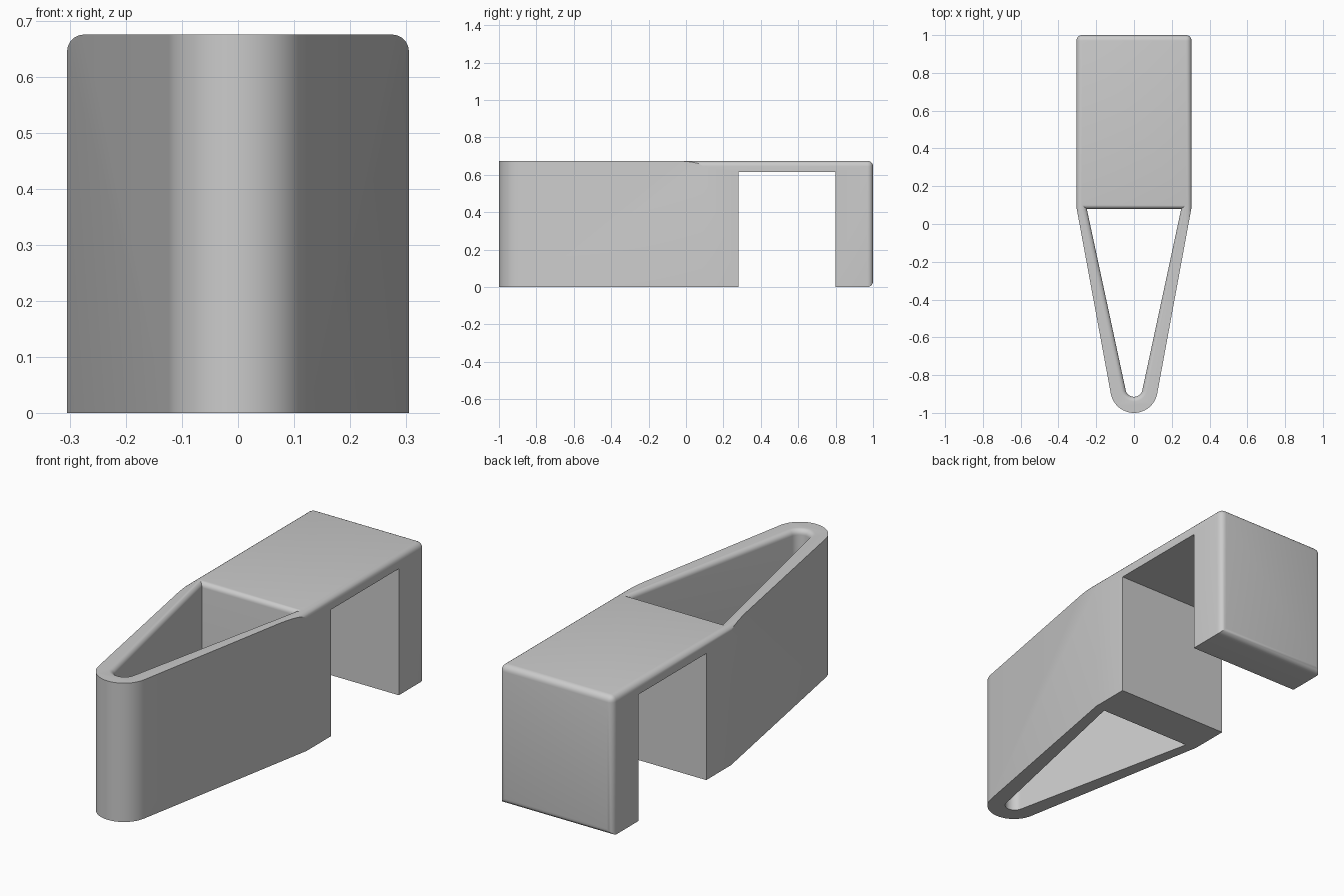
import bpy
import bmesh
from math import atan2, asin, hypot, cos, sin, tan, pi

cube = bpy.data.objects.get("Cube")
if cube:
    bpy.data.objects.remove(cube)

HEIGHT = 0.675
HALF = 0.305
ROUND = 0.03
SHOULDER = 0.09
NOSE_Y = -0.875

grey = bpy.data.materials.new("plain grey")
grey.use_nodes = True
colour = (0.6, 0.6, 0.6, 1)
grey.diffuse_color = colour
grey.node_tree.nodes["Principled BSDF"].inputs["Base Color"].default_value = colour


def tangent_angle(x, y, centre, radius):
    """Slant of the straight side running from (x, y) onto the nose circle."""
    dy = y - centre
    return atan2(x, dy) - asin(radius / hypot(x, dy))


def nose_arc(centre, radius, slant, steps=24):
    """Points round the nose from the right-hand side to the left."""
    sweep = pi - 2 * slant
    return [(radius * cos(-slant - sweep * i / steps),
             centre + radius * sin(-slant - sweep * i / steps)) for i in range(steps + 1)]


def loft(name, loops):
    """Solid through a stack of (height, outline) loops."""
    bm = bmesh.new()
    rings = [[bm.verts.new((x, y, z)) for x, y in pts] for z, pts in loops]
    for low, high in zip(rings, rings[1:]):
        for i in range(len(low)):
            j = (i + 1) % len(low)
            bm.faces.new((low[i], low[j], high[j], high[i]))
    bm.faces.new(rings[0])
    bm.faces.new(rings[-1])
    bmesh.ops.recalc_face_normals(bm, faces=bm.faces)
    mesh = bpy.data.meshes.new(name)
    bm.to_mesh(mesh)
    bm.free()
    obj = bpy.data.objects.new(name, mesh)
    bpy.context.collection.objects.link(obj)
    obj.data.materials.append(grey)
    return obj


# Body: square back, tapering to a rounded nose
slant = tangent_angle(HALF, SHOULDER, NOSE_Y, 0.125)
outline = [(-HALF, SHOULDER), (-HALF, 1), (HALF, 1), (HALF, SHOULDER)]
outline += nose_arc(NOSE_Y, 0.125, slant)
body = loft("clip_body", [(0, outline), (HEIGHT, outline)])

# Rounded top sides and all outer edges of the back face
bm = bmesh.new()
bm.from_mesh(body.data)


def is_rounded(edge):
    a, b = (v.co for v in edge.verts)
    at_back = a.y > 0.99 and b.y > 0.99
    top_side = min(a.z, b.z) > 0.6 and min(a.y, b.y) > 0.05 and abs(a.x - b.x) < 0.01
    return at_back or top_side


bmesh.ops.bevel(bm, geom=[e for e in bm.edges if is_rounded(e)], offset=ROUND,
                segments=5, profile=0.5, affect='EDGES')
bm.to_mesh(body.data)
bm.free()

# Wedge-shaped opening with a rounded upper rim
inner = tangent_angle(0.25, 0.08, -0.87, 0.045)


def opening(grow):
    x = 0.25 + grow / cos(inner) + grow * tan(inner)
    return [(-x, 0.08 + grow), (x, 0.08 + grow)] + nose_arc(-0.87, 0.045 + grow, inner)


RIM = 0.025
layers = [(-0.1, opening(0))]
for i in range(7):
    t = i / 6 * pi / 2
    layers.append((HEIGHT - RIM + RIM * sin(t), opening(RIM * (1 - cos(t)))))
layers.append((HEIGHT + 0.1, opening(RIM)))
wedge = loft("opening_cutter", layers)

# Gap between the body block and the back leg
gap = [(-0.5, 0.28), (0.5, 0.28), (0.5, 0.8), (-0.5, 0.8)]
slot = loft("slot_cutter", [(-0.1, gap), (0.615, gap)])

bpy.context.view_layer.objects.active = body
body.select_set(True)
for cutter in (wedge, slot):
    cutter.hide_render = True
    mod = body.modifiers.new(cutter.name, 'BOOLEAN')
    mod.operation = 'DIFFERENCE'
    mod.solver = 'EXACT'
    mod.object = cutter
    bpy.ops.object.modifier_apply(modifier=mod.name)
    bpy.data.objects.remove(cutter)

bpy.ops.object.shade_smooth_by_angle(angle=0.5)
